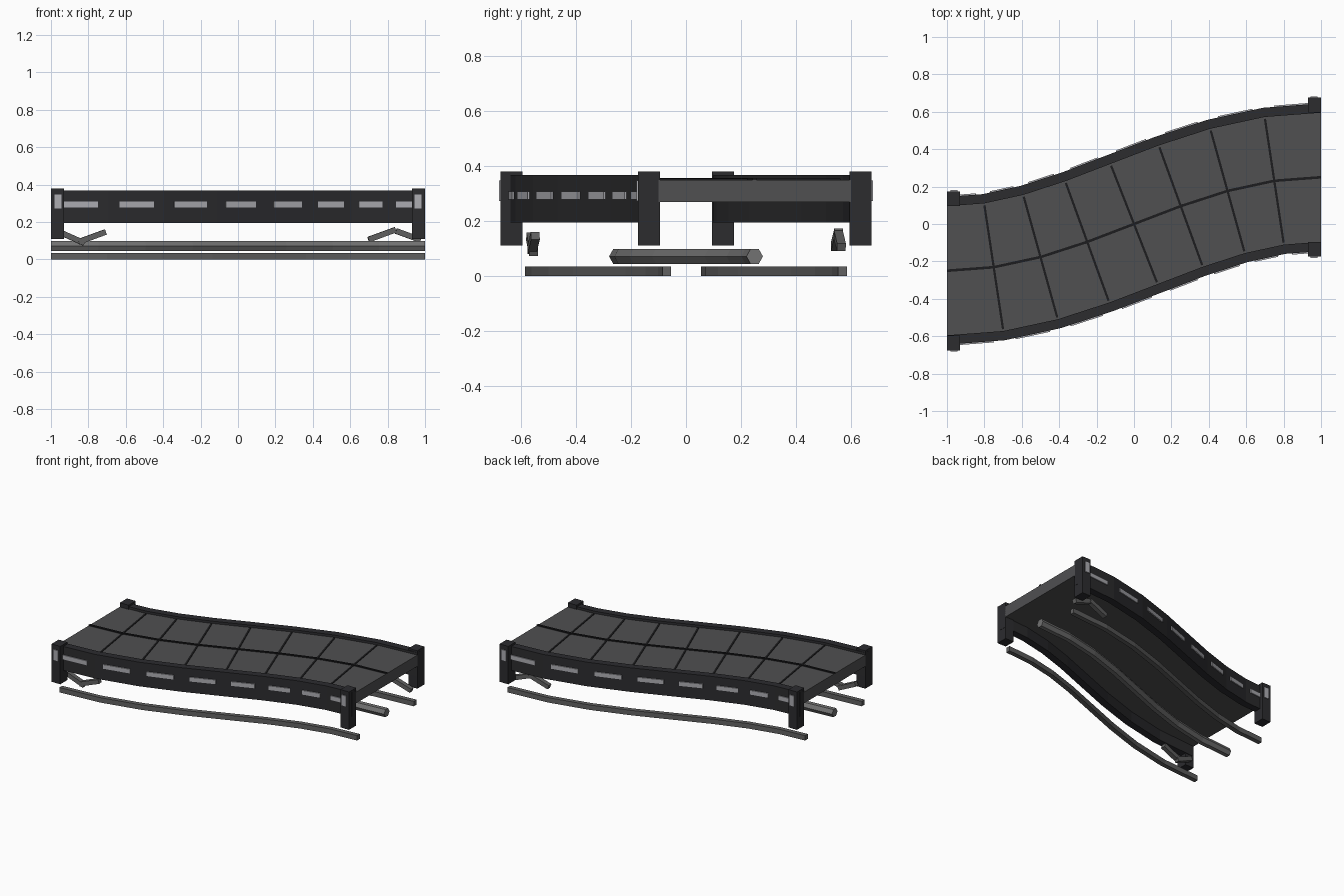
import bpy, bmesh, math
from mathutils import Matrix, Vector

if "Cube" in bpy.data.objects:
    bpy.data.objects.remove(bpy.data.objects["Cube"])

SEG = 8


def material(name, v, b=0.0):
    m = bpy.data.materials.new(name)
    m.diffuse_color = (v, v, v + b, 1)
    m.use_nodes = True
    m.node_tree.nodes["Principled BSDF"].inputs["Base Color"].default_value = m.diffuse_color
    return m


DECK = material("deck_grey", 0.08, 0.003)
DARK = material("dark_metal", 0.025, 0.003)
LINE = material("seam_black", 0.012, 0.001)
LIGHT = material("light_strip", 0.42, 0.03)
RAIL = material("rail_grey", 0.12)
PIPE = material("pipe_grey", 0.17)


def path(s, off=0.0):
    """Point on the S-curve, moved sideways; also returns the heading."""
    a = math.atan(0.25 * math.pi / 2 * math.cos(math.pi * s / 2))
    y = 0.25 * math.sin(math.pi * s / 2)
    return Vector((s - off * math.sin(a), y + off * math.cos(a), 0)), a


def finish(name, bm, mat):
    bmesh.ops.recalc_face_normals(bm, faces=bm.faces[:])
    me = bpy.data.meshes.new(name)
    bm.to_mesh(me)
    bm.free()
    me.materials.append(mat)
    ob = bpy.data.objects.new(name, me)
    bpy.context.collection.objects.link(ob)
    return ob


def sweep(name, profile, mat):
    """Sweep an (offset, z) outline along the S-curve."""
    bm = bmesh.new()
    rings = []
    for i in range(SEG + 1):
        s = -1 + 2 * i / SEG
        rings.append([bm.verts.new(path(s, o)[0] + Vector((0, 0, z))) for o, z in profile])
    n = len(profile)
    for a, b in zip(rings, rings[1:]):
        for k in range(n):
            bm.faces.new((a[k], a[(k + 1) % n], b[(k + 1) % n], b[k]))
    bm.faces.new(rings[0])
    bm.faces.new(rings[-1])
    return finish(name, bm, mat)


def rect(o0, o1, z0, z1):
    return [(o0, z0), (o1, z0), (o1, z1), (o0, z1)]


def box(name, loc, size, mat, yaw=0.0, pitch=0.0):
    bm = bmesh.new()
    m = (Matrix.Translation(loc) @ Matrix.Rotation(yaw, 4, 'Z')
         @ Matrix.Rotation(-pitch, 4, 'Y') @ Matrix.Diagonal((*size, 1)))
    bmesh.ops.create_cube(bm, size=1, matrix=m)
    return finish(name, bm, mat)


# deck slab and centre seam
sweep("deck", rect(-0.35, 0.35, 0.27, 0.35), DECK)
sweep("centre_seam", rect(-0.007, 0.007, 0.345, 0.357), LINE)

# cross seams
for i in range(1, SEG):
    p, a = path(-1 + 2 * i / SEG)
    box("cross_seam", p + Vector((0, 0, 0.35)), (0.012, 0.67, 0.008), LINE, a)

for side in (-1, 1):
    # side walls and lower rails
    sweep("side_wall", rect(side * 0.345, side * 0.395, 0.195, 0.367), DARK)
    sweep("lower_rail", rect(side * 0.304, side * 0.336, 0, 0.035), RAIL)
    # light strips, one per wall segment
    for i in range(SEG):
        p0 = path(-1 + 2 * i / SEG, side * 0.395)[0]
        p1 = path(-1 + 2 * (i + 1) / SEG, side * 0.395)[0]
        d = p1 - p0
        box("light_strip", (p0 + p1) / 2 + Vector((0, 0, 0.293)),
            (d.length * 0.62, 0.014, 0.03), LIGHT, math.atan2(d.y, d.x))
    # corner posts with caps of light
    for end in (-1, 1):
        y = end * 0.25 + side * 0.385
        box("corner_post", (end * 0.965, y, 0.245), (0.068, 0.08, 0.27), DARK)
        box("post_light", (end * 0.962, y + side * 0.04, 0.31), (0.036, 0.012, 0.075), LIGHT)

# central pipe, six-sided
pipe = [(0.03 * math.cos(k * math.pi / 3), 0.071 + 0.031 * math.sin(k * math.pi / 3)) for k in range(6)]
sweep("central_pipe", pipe, PIPE)

# broken braces at two opposite corners
for x, y, z, length, pitch, yaw in (
        (0.77, 0.55, 0.132, 0.155, 20, 5), (0.91, 0.56, 0.128, 0.14, -20, 5),
        (-0.78, -0.555, 0.12, 0.155, 20, 5), (-0.885, -0.56, 0.115, 0.14, -24, 5)):
    box("brace", (x, y, z), (length, 0.032, 0.03), RAIL, math.radians(yaw), math.radians(pitch))
